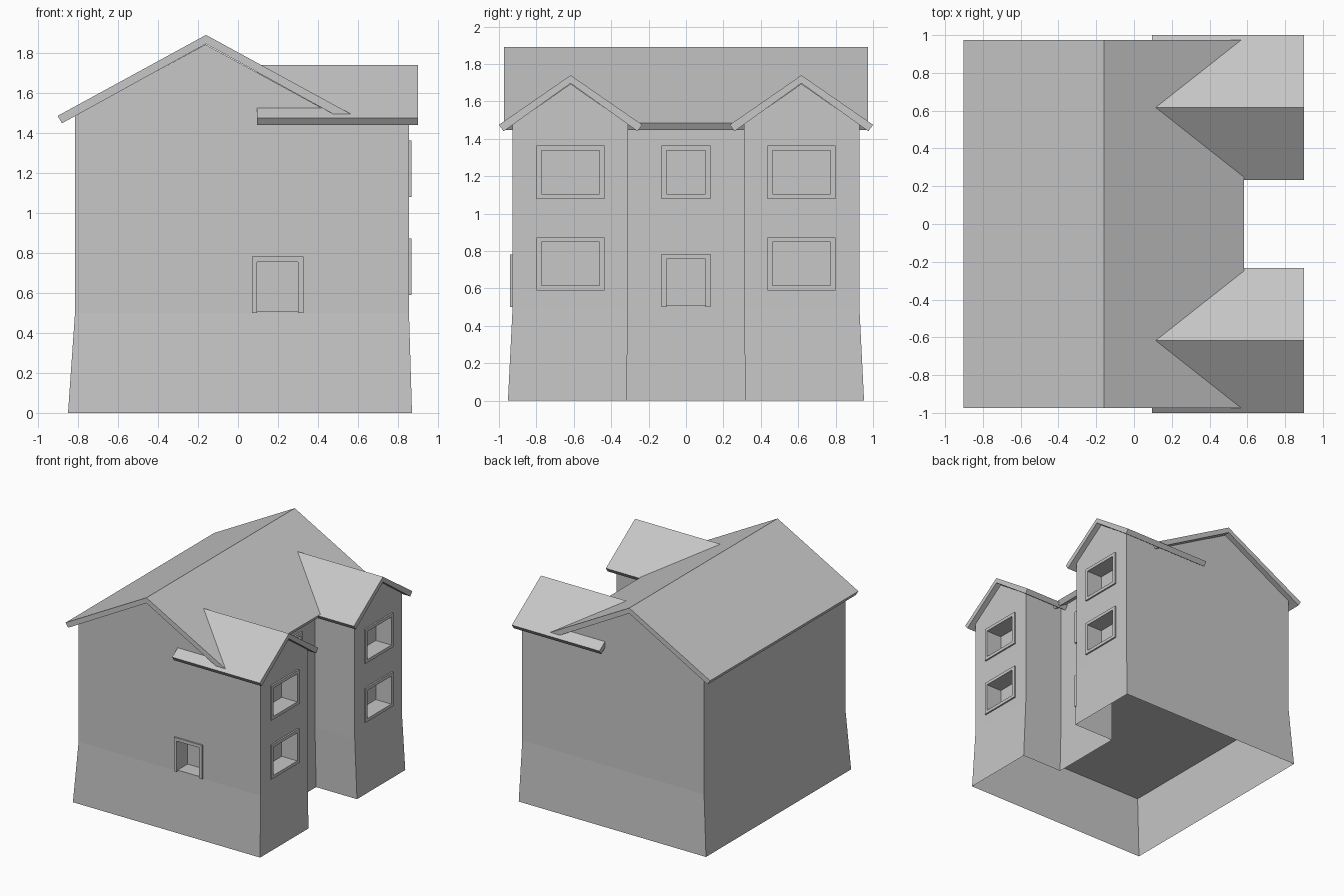
import bpy, bmesh

if "Cube" in bpy.data.objects:
    bpy.data.objects.remove(bpy.data.objects["Cube"])

plaster = bpy.data.materials.new("plain_grey")
plaster.diffuse_color = (0.57, 0.57, 0.57, 1)
plaster.use_nodes = True
plaster.node_tree.nodes["Principled BSDF"].inputs["Base Color"].default_value = plaster.diffuse_color


def finish(name, bm):
    bmesh.ops.recalc_face_normals(bm, faces=bm.faces[:])
    me = bpy.data.meshes.new(name)
    bm.to_mesh(me)
    bm.free()
    ob = bpy.data.objects.new(name, me)
    bpy.context.collection.objects.link(ob)
    me.materials.append(plaster)
    return ob


def loft(bm, rings, cap=True):
    """Join equal-length rings of points with side faces."""
    rows = [[bm.verts.new(p) for p in r] for r in rings]
    n = len(rows[0])
    for a, b in zip(rows, rows[1:]):
        for i in range(n):
            j = (i + 1) % n
            bm.faces.new((a[i], a[j], b[j], b[i]))
    if cap:
        bm.faces.new(rows[0][::-1])
        bm.faces.new(rows[-1])


def box(bm, x0, x1, y0, y1, z0, z1):
    ring = [(x0, y0), (x1, y0), (x1, y1), (x0, y1)]
    loft(bm, [[(x, y, z) for x, y in ring] for z in (z0, z1)])


def prism(name, profile, axis, a, b):
    """Extrude a (u, z) profile along x or y."""
    bm = bmesh.new()
    place = (lambda u, z, t: (t, u, z)) if axis == 'x' else (lambda u, z, t: (u, t, z))
    loft(bm, [[place(u, z, t) for u, z in profile] for t in (a, b)])
    return finish(name, bm)


def roof_profile(c, half, eave, ridge, inset, drop, thick):
    return [(c - half, eave), (c, ridge), (c + half, eave),
            (c + half - inset, eave - drop), (c, ridge - thick),
            (c - half + inset, eave - drop)]


# U-shaped footprint: main block with two wings towards +x
def footprint(xl, xr, xm, yo, yi, z):
    return [(x, y, z) for x, y in
            [(xl, -yo), (xr, -yo), (xr, -yi), (xm, -yi),
             (xm, yi), (xr, yi), (xr, yo), (xl, yo)]]


# flared base, open underneath
bm = bmesh.new()
loft(bm, [footprint(-0.85, 0.87, 0.495, 0.952, 0.318, 0),
          footprint(-0.815, 0.855, 0.49, 0.927, 0.31, 0.5)], cap=False)
finish("flared_base", bm)

# upper walls
bm = bmesh.new()
loft(bm, [footprint(-0.815, 0.855, 0.49, 0.927, 0.31, z) for z in (0.5, 1.478)])
walls = finish("upper_walls", bm)

# openings: facing side, wall position, centre, half width, bottom, top, is door
openings = [('x', 0.49, 0, 0.105, 0.51, 0.757, True),
            ('x', 0.49, 0, 0.105, 1.105, 1.337, False),
            ('y', -0.927, 0.198, 0.103, 0.51, 0.755, True)]
for side in (-1, 1):
    for z in (0.615, 1.105):
        openings.append(('x', 0.855, side * 0.617, 0.155, z, z + 0.232, False))

cut = bmesh.new()
T = 0.026      # frame width
for i, (face, wall, c, h, z0, z1, door) in enumerate(openings):
    out = 1 if face == 'x' else -1

    def bar(b, u0, u1, za, zb, inner, outer):
        d = sorted((wall - out * inner, wall + out * outer))
        if face == 'x':
            box(b, d[0], d[1], u0, u1, za, zb)
        else:
            box(b, u0, u1, d[0], d[1], za, zb)

    bar(cut, c - h, c + h, z0, z1, 0.13, 0.05)
    fb = bmesh.new()
    low = z0 - (0.01 if door else T)
    for u in (c - h - T, c + h):
        bar(fb, u, u + T, low, z1 + T, 0.005, 0.013)
    bar(fb, c - h, c + h, z1, z1 + T, 0.005, 0.013)
    if not door:
        bar(fb, c - h, c + h, low, z0, 0.005, 0.013)
    finish(("door_frame_" if door else "window_frame_") + str(i), fb)

cutter = finish("opening_cutter", cut)
cutter.hide_render = True
cutter.display_type = 'WIRE'
mod = walls.modifiers.new("openings", 'BOOLEAN')
mod.operation = 'DIFFERENCE'
mod.solver = 'EXACT'
mod.object = cutter
# apply the cut and drop the helper
dg = bpy.context.evaluated_depsgraph_get()
walls_mesh = bpy.data.meshes.new_from_object(walls.evaluated_get(dg))
walls.modifiers.clear()
walls.data = walls_mesh
bpy.data.objects.remove(cutter)

# main gable and roof
prism("main_gable", [(-0.815, 1.478), (0.49, 1.478), (0.49, 1.486),
                     (-0.1625, 1.842), (-0.815, 1.486)], 'y', -0.927, 0.927)
prism("main_roof", roof_profile(-0.16, 0.742, 1.485, 1.89, 0.022, 0.037, 0.045),
      'y', -0.973, 0.973)

# wing gables and roofs
for side, label in ((-1, "front"), (1, "back")):
    c = side * 0.617
    prism(label + "_wing_gable", [(c - 0.31, 1.476), (c + 0.31, 1.476), (c, 1.694)],
          'x', 0.12, 0.855)
    prism(label + "_wing_roof",
          roof_profile(c, 0.383, 1.475, 1.74, 0.025, 0.035, 0.043), 'x', 0.095, 0.90)
